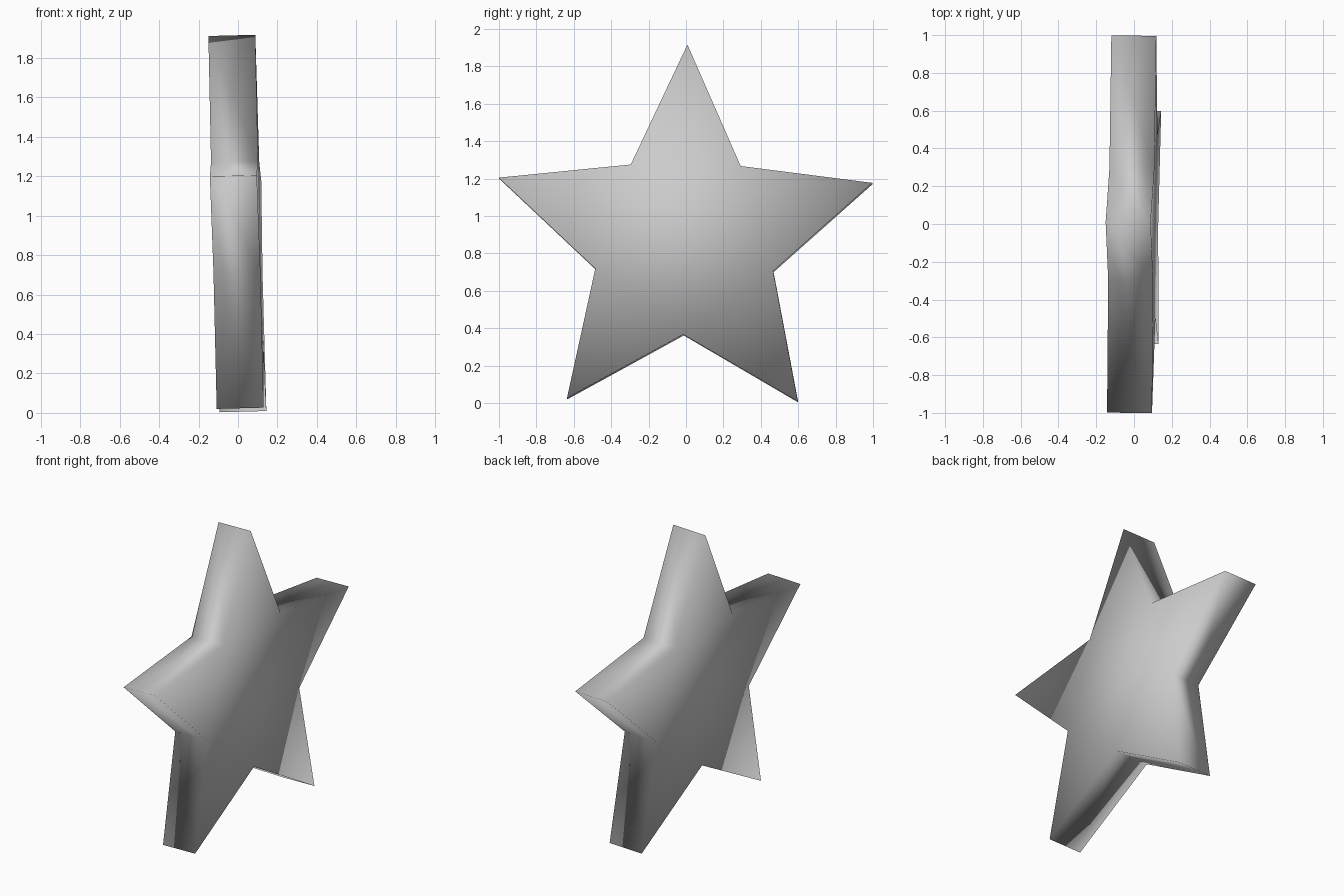
import bpy, bmesh, math
from mathutils import Vector

cube = bpy.data.objects.get("Cube")
if cube:
    bpy.data.objects.remove(cube, do_unlink=True)

OUTER, INNER, HALF = 1.05, 0.5, 0.119   # point radius, notch radius, half thickness
TURN = math.radians(0.8)                # slight roll of the star

# Slightly tilted frame of the star
centre = Vector((-0.004, -0.006, 0.864))
normal = Vector((1, -0.011, 0.026)).normalized()
side = Vector((0.011, 1, 0)).normalized()
up = normal.cross(side)

# Plain grey material
grey = bpy.data.materials.new("plain grey")
grey.use_nodes = True
grey.diffuse_color = (0.6, 0.6, 0.6, 1)
bsdf = next(n for n in grey.node_tree.nodes if n.type == 'BSDF_PRINCIPLED')
bsdf.inputs["Base Color"].default_value = grey.diffuse_color

bm = bmesh.new()


def ring(offset):
    """Star outline, points and notches alternating."""
    verts = []
    for i in range(10):
        angle = TURN + i * math.pi / 5
        radius = INNER if i % 2 else OUTER
        verts.append(bm.verts.new(centre + normal * offset
                                  + side * radius * math.sin(angle)
                                  + up * radius * math.cos(angle)))
    return verts


left, right = ring(HALF), ring(-HALF)

# Two flat faces: a pentagon core and five pointed arms each
for verts in (left, right):
    bm.faces.new(verts[1::2])
    for i in range(0, 10, 2):
        bm.faces.new((verts[i - 1], verts[i], verts[i + 1]))

# Rim around the outline
for i in range(10):
    j = (i + 1) % 10
    bm.faces.new((left[i], left[j], right[j], right[i]))

bmesh.ops.recalc_face_normals(bm, faces=bm.faces[:])
for face in bm.faces:
    face.smooth = True          # soft shading over the whole star

mesh = bpy.data.meshes.new("star")
bm.to_mesh(mesh)
bm.free()
mesh.materials.append(grey)
star = bpy.data.objects.new("star", mesh)
bpy.context.collection.objects.link(star)
